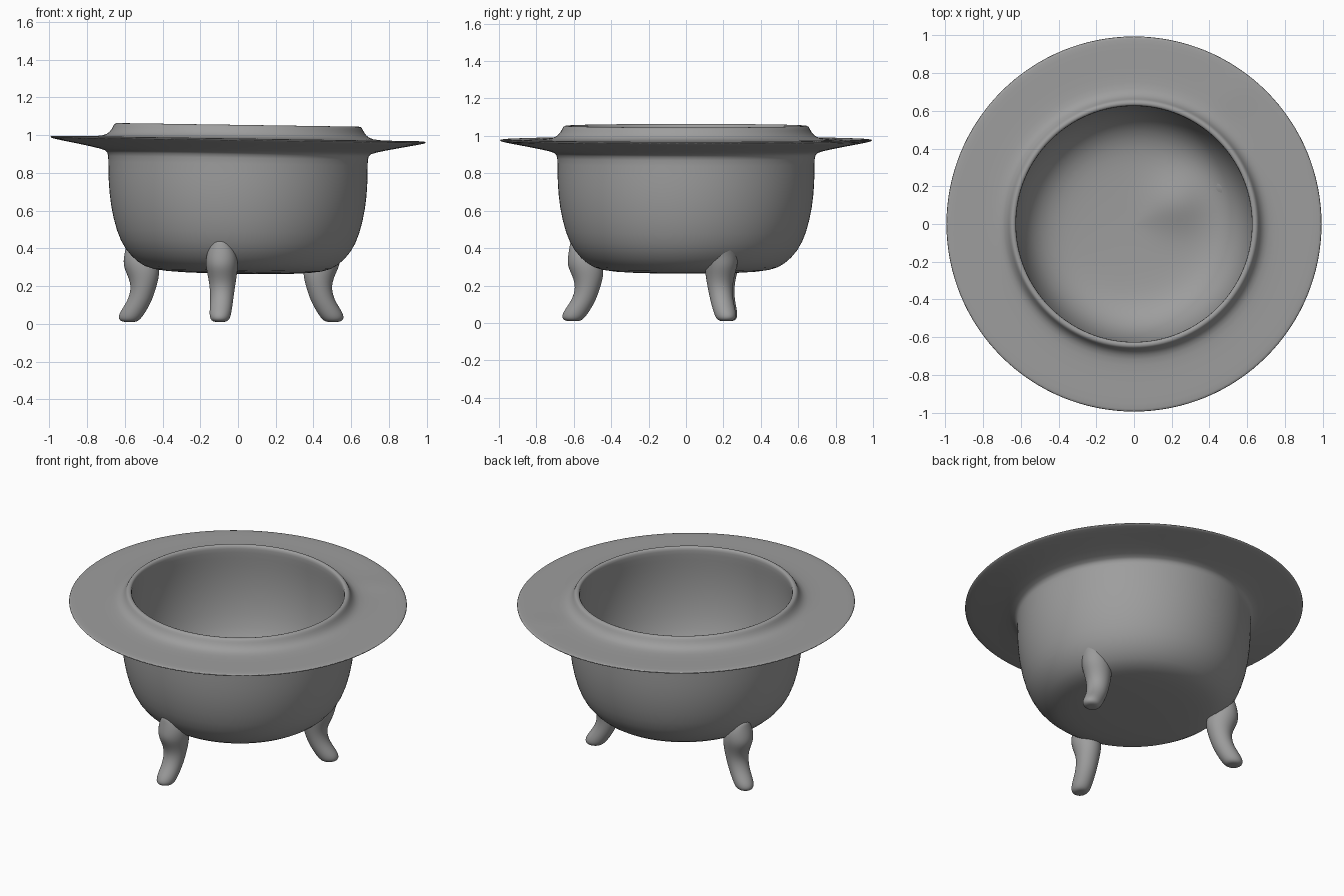
import bpy, bmesh, math

cube = bpy.data.objects.get("Cube")
if cube:
    bpy.data.objects.remove(cube, do_unlink=True)

grey = bpy.data.materials.new("iron grey")
grey.use_nodes = True
COLOUR = (0.34, 0.34, 0.34, 1)
grey.diffuse_color = COLOUR
grey.node_tree.nodes["Principled BSDF"].inputs["Base Color"].default_value = COLOUR


def loft(name, rings, levels):
    """Skin closed rings of points, capping both ends with a fan."""
    bm = bmesh.new()
    loops = [[bm.verts.new(p) for p in ring] for ring in rings]
    n = len(loops[0])
    for a, b in zip(loops, loops[1:]):
        for i in range(n):
            j = (i + 1) % n
            bm.faces.new((a[i], a[j], b[j], b[i]))
    for loop in (loops[0], loops[-1]):
        face = bm.faces.new(loop)
        bmesh.ops.poke(bm, faces=[face])
    bmesh.ops.recalc_face_normals(bm, faces=bm.faces)
    mesh = bpy.data.meshes.new(name)
    bm.to_mesh(mesh)
    bm.free()
    mesh.materials.append(grey)
    obj = bpy.data.objects.new(name, mesh)
    bpy.context.collection.objects.link(obj)
    for poly in mesh.polygons:
        poly.use_smooth = True
    sub = obj.modifiers.new("smooth", "SUBSURF")
    sub.levels = sub.render_levels = levels
    return obj


def dent(x, y, cx, cy, size, height):
    return height * math.exp(-((x - cx) ** 2 + (y - cy) ** 2) / size ** 2)


# Bowl: outer wall, broad brim, raised lip, then the inside
outside = [(0.1, 0.265), (0.3, 0.268), (0.46, 0.28), (0.53, 0.315), (0.6, 0.385),
           (0.645, 0.48), (0.677, 0.62), (0.688, 0.75), (0.688, 0.86), (0.69, 0.903)]
brim = [(0.72, 0.917), (0.85, 0.943), (0.97, 0.965), (0.997, 0.972), (0.997, 0.98),
        (0.97, 0.983), (0.85, 0.982), (0.74, 0.983), (0.695, 0.993)]
lip = [(0.67, 1.02), (0.66, 1.046), (0.65, 1.055), (0.632, 1.055), (0.624, 1.04)]
inside = [(0.63, 0.98), (0.64, 0.86), (0.635, 0.7), (0.6, 0.53), (0.54, 0.42),
          (0.45, 0.36), (0.36, 0.342), (0.28, 0.336), (0.2, 0.333), (0.12, 0.331), (0.04, 0.33)]
SIDES = 64
inner_start = len(outside + brim + lip)
rings = []
for k, (r, z) in enumerate(outside + brim + lip + inside):
    ring = []
    for i in range(SIDES):
        a = 2 * math.pi * i / SIDES
        x, y = r * math.cos(a), r * math.sin(a)
        lift = -0.015 * x                      # slight sideways lean
        if k >= inner_start and z < 0.5:       # mound on the bowl floor
            lift += dent(x, y, 0.23, 0.12, 0.15, 0.05)
        if 0.7 < r < 0.96 and z > 0.975:       # small lump on the brim
            lift += dent(x, y, 0.52, 0.7, 0.06, 0.012)
        ring.append((x, y, z + lift))
    rings.append(ring)
loft("bowl_with_brim", rings, 1)

# Legs: (outward distance, height, radial half-width, sideways half-width)
leg_rings = [(0.605, 0.44, 0.02, 0.03), (0.585, 0.41, 0.045, 0.06),
             (0.56, 0.36, 0.08, 0.085), (0.545, 0.305, 0.1, 0.088),
             (0.53, 0.25, 0.085, 0.078), (0.53, 0.19, 0.067, 0.068),
             (0.553, 0.12, 0.066, 0.062), (0.595, 0.06, 0.072, 0.06),
             (0.612, 0.025, 0.062, 0.054), (0.612, 0.01, 0.04, 0.036)]
for name, angle, shift in (("front_leg", 261, 0), ("left_leg", 23, -0.065), ("right_leg", 159, 0.005)):
    a = math.radians(angle)
    c, s = math.cos(a), math.sin(a)
    rings = []
    for d, z, wr, wt in leg_rings:
        ring = []
        for i in range(14):
            t = 2 * math.pi * i / 14
            fade = min(1, max(0, (0.44 - z) / 0.1))   # keep the joint on the wall
            u = d + shift * fade + wr * math.cos(t)
            v = wt * math.sin(t)
            ring.append((u * c - v * s, u * s + v * c, z))
        rings.append(ring)
    loft(name, rings, 2)
